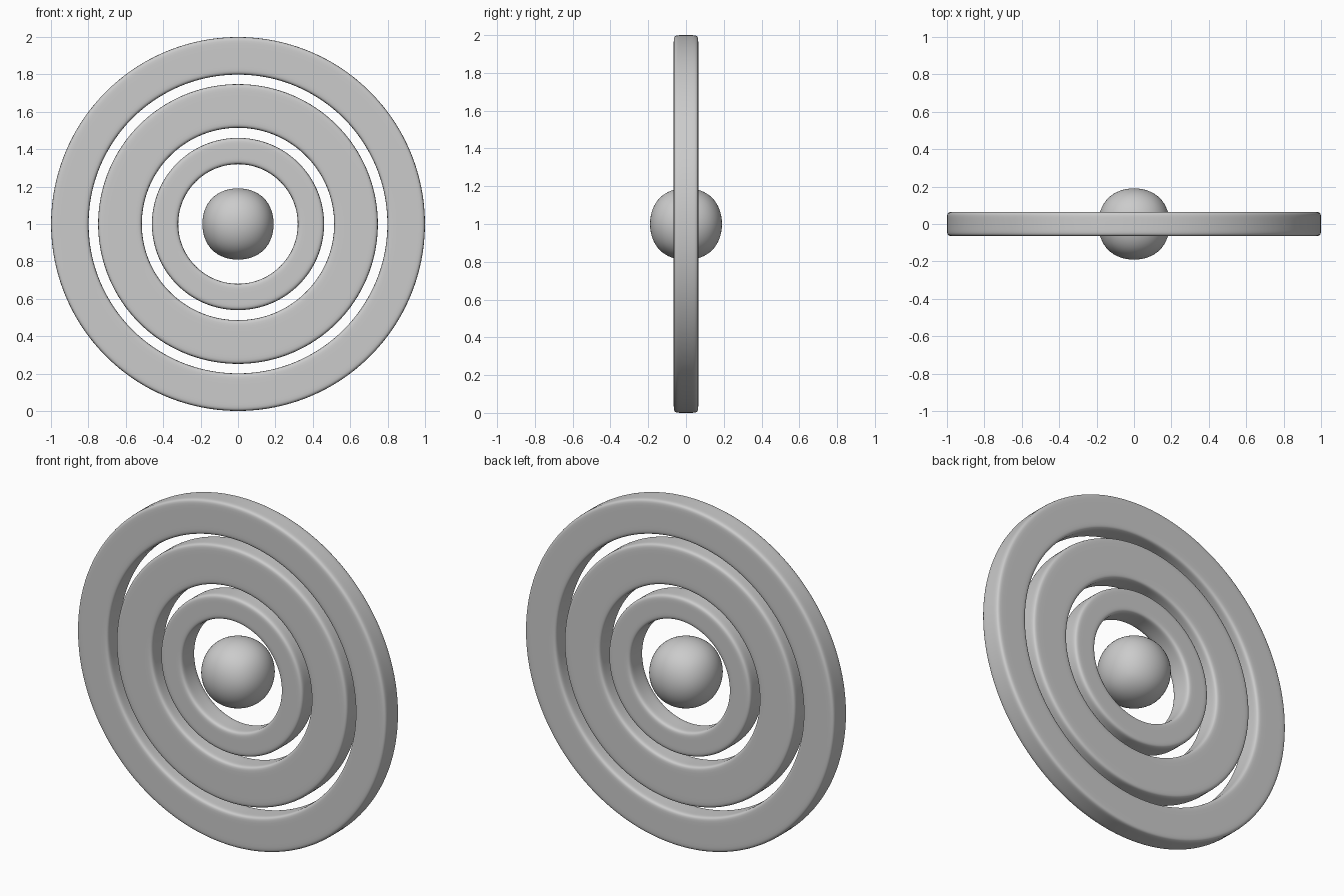
import bpy
import bmesh
from math import cos, sin, tau

default = bpy.data.objects.get("Cube")
if default:
    bpy.data.objects.remove(default, do_unlink=True)

CENTRE = (0, 0, 1)
HALF_DEPTH = 0.065
SUPPORT = 0.035   # distance of the holding loops from each corner
SEGMENTS = 64

grey = bpy.data.materials.new("plain_grey")
grey.use_nodes = True
colour = (0.6, 0.6, 0.6, 1)
grey.diffuse_color = colour
grey.node_tree.nodes["Principled BSDF"].inputs["Base Color"].default_value = colour


def finish(name, bm, levels):
    """Turn a cage into a smooth subdivided object."""
    bmesh.ops.recalc_face_normals(bm, faces=bm.faces)
    for face in bm.faces:
        face.smooth = True
    mesh = bpy.data.meshes.new(name)
    bm.to_mesh(mesh)
    bm.free()
    mesh.materials.append(grey)
    obj = bpy.data.objects.new(name, mesh)
    obj.location = CENTRE
    bpy.context.collection.objects.link(obj)
    subdivision = obj.modifiers.new("Subdivision", "SUBSURF")
    subdivision.levels = subdivision.render_levels = levels


def ring(name, inner, outer):
    """Sweep a rectangle with holding loops around the y axis."""
    d, h = SUPPORT, HALF_DEPTH
    half = [(inner, -h), (inner + d, -h), (outer - d, -h),
            (outer, -h), (outer, d - h), (outer, h - d)]
    # The other half is the same outline turned half a turn
    profile = half + [(inner + outer - r, -y) for r, y in half]
    bm = bmesh.new()
    loops = []
    for i in range(SEGMENTS):
        a = tau * i / SEGMENTS
        loops.append([bm.verts.new((r * cos(a), y, r * sin(a))) for r, y in profile])
    for i, loop in enumerate(loops):
        following = loops[(i + 1) % SEGMENTS]
        for j in range(len(profile)):
            k = (j + 1) % len(profile)
            bm.faces.new((loop[j], loop[k], following[k], following[j]))
    finish(name, bm, 2)


# Three concentric upright rings
ring("outer_ring", 0.80, 1.001)
ring("middle_ring", 0.515, 0.749)
ring("inner_ring", 0.32, 0.461)

# Slightly boxy ball made from a subdivided cube
ball = bmesh.new()
bmesh.ops.create_cube(ball, size=0.454)
finish("centre_ball", ball, 4)
